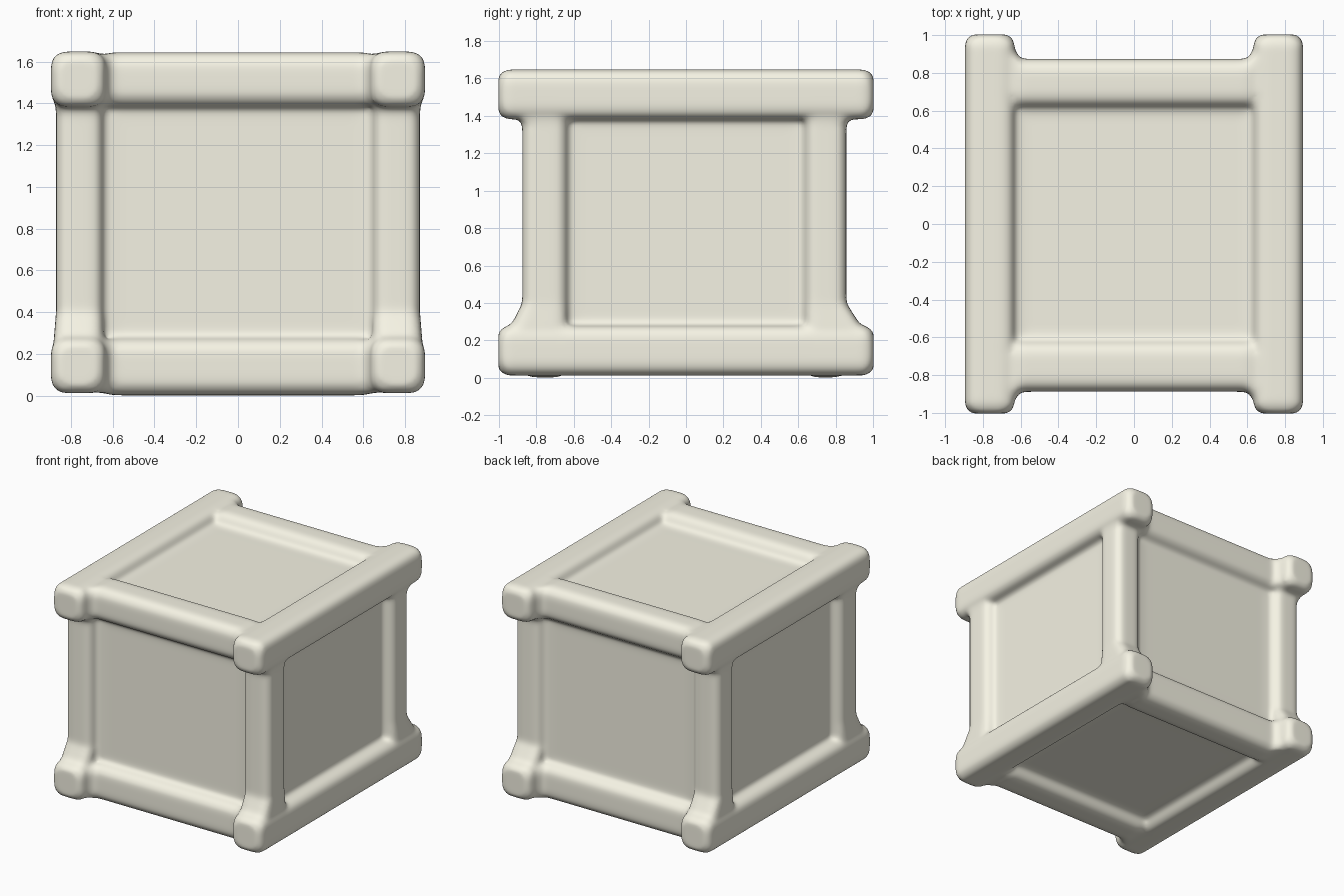
import bpy, bmesh, math

if "Cube" in bpy.data.objects:
    bpy.data.objects.remove(bpy.data.objects["Cube"])

cream = bpy.data.materials.new("cream")
cream.diffuse_color = (0.92, 0.9, 0.78, 1)
cream.use_nodes = True
cream.node_tree.nodes["Principled BSDF"].inputs["Base Color"].default_value = cream.diffuse_color


def finish(bm, name):
    bmesh.ops.recalc_face_normals(bm, faces=bm.faces)
    me = bpy.data.meshes.new(name)
    bm.to_mesh(me)
    bm.free()
    me.materials.append(cream)
    ob = bpy.data.objects.new(name, me)
    bpy.context.collection.objects.link(ob)
    return ob


def rounded(a0, a1, b0, b1, r, n=5):
    """Rounded rectangle outline."""
    pts = []
    for i, (ca, cb) in enumerate([(a1 - r, b1 - r), (a0 + r, b1 - r),
                                  (a0 + r, b0 + r), (a1 - r, b0 + r)]):
        for k in range(n + 1):
            t = math.pi / 2 * (i + k / n)
            pts.append((ca + r * math.cos(t), cb + r * math.sin(t)))
    return pts


def beam(name, axis, rings, r, sx=1, sy=1):
    """Loft rounded rectangles (t, a0, a1, b0, b1) along an axis."""
    bm = bmesh.new()
    loops = []
    for t, *box in rings:
        loop = []
        for a, b in rounded(*box, r):
            co = [a, b]
            co.insert(axis, t)
            loop.append(bm.verts.new((co[0] * sx, co[1] * sy, co[2])))
        loops.append(loop)
    for p, q in zip(loops, loops[1:]):
        for i in range(len(p)):
            j = (i + 1) % len(p)
            bm.faces.new((p[i], p[j], q[j], q[i]))
    bm.faces.new(loops[0])
    bm.faces.new(loops[-1])
    return finish(bm, name)


parts = []

# Core box with shallow dished panels on all six sides
bm = bmesh.new()
bmesh.ops.create_cube(bm, size=1)
for v in bm.verts:
    v.co = (v.co.x * 1.64, v.co.y * 1.64, 0.825 + v.co.z * 1.53)
for thick, depth in ((0.19, -0.006), (0.08, -0.014), (0.1, -0.005)):
    faces = [f for f in bm.faces if max(map(abs, f.normal)) > 0.999]
    bmesh.ops.inset_individual(bm, faces=faces, thickness=thick, depth=depth)
    bm.normal_update()
parts.append(finish(bm, "crate"))

# Long side rails running front to back, with rounded block ends
for level, z0, z1 in (("lower", 0.012, 0.278), ("upper", 1.382, 1.648)):
    for side, sx in (("right", 1), ("left", -1)):
        rings = []
        for t, d in ((-1.003, .035), (-.985, .014), (-.955, 0),
                     (.955, 0), (.985, .014), (1.003, .035)):
            rings.append((t, 0.632 + d, 0.896 - d, z0 + d, z1 - d))
        parts.append(beam(f"{level}_{side}_rail", 1, rings, 0.07, sx=sx))

# Cross rails, flaring outward where they meet the rail ends
for level, z0, z1 in (("lower", 0.002, 0.275), ("upper", 1.384, 1.644)):
    for end, sy, y1 in (("front", -1, 0.888), ("back", 1, 0.874)):
        rings = [(t, 0.62, y, z0 + d, z1 - d) for t, y, d in (
            (-.80, .95, .02), (-.65, .95, .012), (-.60, y1, 0),
            (.60, y1, 0), (.65, .95, .012), (.80, .95, .02))]
        parts.append(beam(f"{level}_{end}_rail", 0, rings, 0.075, sy=sy))

# Corner posts, flaring at the foot
for end, sy, y1 in (("front", -1, 0.875), ("back", 1, 0.857)):
    for side, sx in (("right", 1), ("left", -1)):
        rings = [(.15, .645, .882, .635, .97), (.27, .645, .882, .635, .94),
                 (.40, .645, .871, .635, y1), (1.36, .645, .871, .635, y1),
                 (1.39, .645, .875, .635, y1 + .03), (1.5, .645, .875, .635, y1 + .03)]
        parts.append(beam(f"{end}_{side}_post", 2, rings, 0.06, sx=sx, sy=sy))

# Fuse into one soft, moulded-looking crate
for ob in parts:
    ob.select_set(True)
bpy.context.view_layer.objects.active = parts[0]
bpy.ops.object.join()
crate = bpy.context.view_layer.objects.active
fuse = crate.modifiers.new("fuse", 'REMESH')
fuse.mode = 'VOXEL'
fuse.voxel_size = 0.017
fuse.use_smooth_shade = True
soften = crate.modifiers.new("soften", 'SMOOTH')
soften.factor = 0.5
soften.iterations = 10
